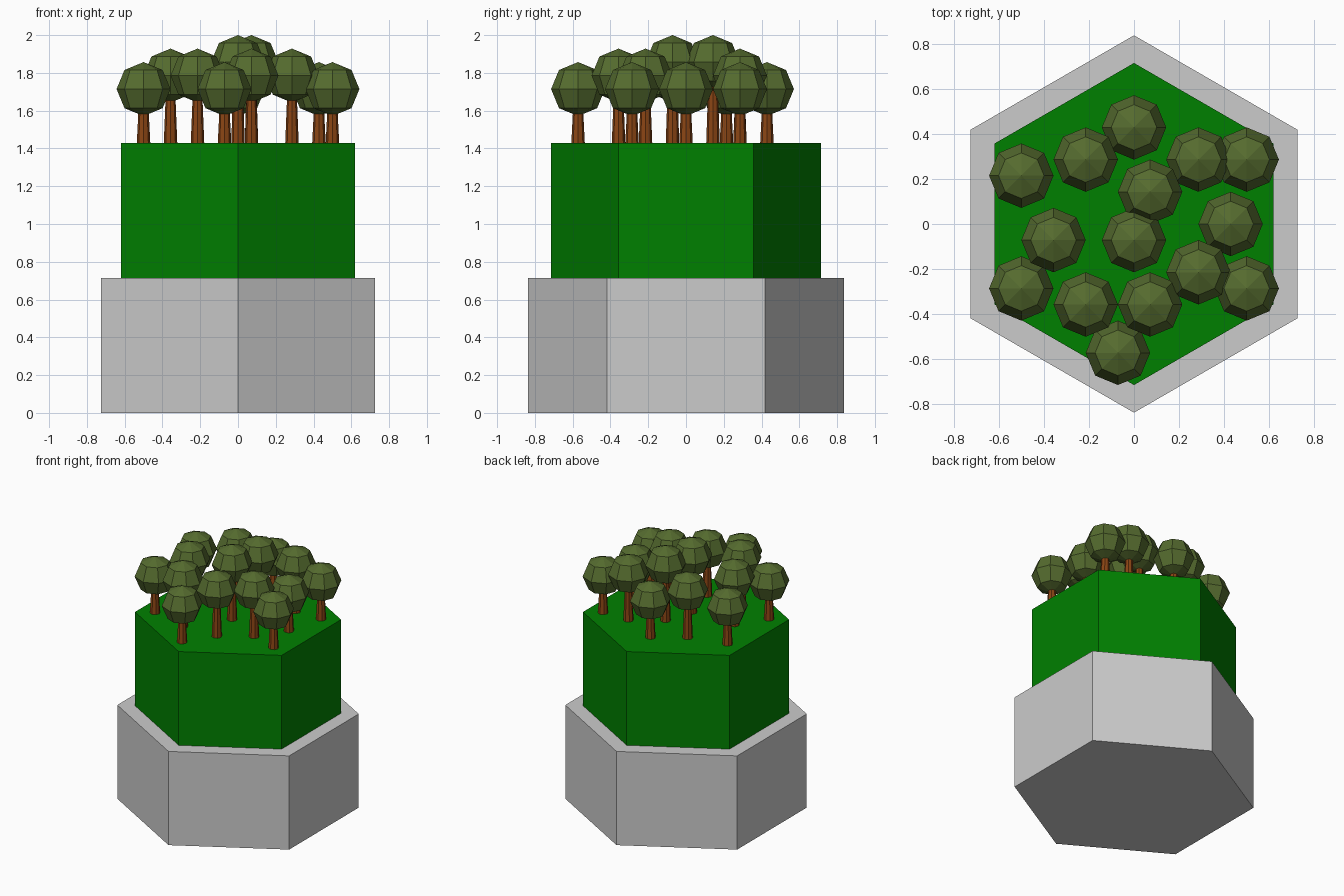
import bpy, math

if "Cube" in bpy.data.objects:
    bpy.data.objects.remove(bpy.data.objects["Cube"])

U = 1 / 14          # layout unit


def material(name, color):
    m = bpy.data.materials.new(name)
    m.diffuse_color = (*color, 1)
    m.use_nodes = True
    m.node_tree.nodes["Principled BSDF"].inputs["Base Color"].default_value = m.diffuse_color
    return m


GRASS = material("grass", (0.0, 0.216, 0.0))
LEAF = material("leaf", (0.091, 0.147, 0.028))
BARK = material("bark", (0.258, 0.06, 0.007))


def prism(name, sides, r1, r2, x, y, z0, z1, mat=None):
    bpy.ops.mesh.primitive_cone_add(vertices=sides, radius1=r1, radius2=r2,
                                    depth=z1 - z0, location=(x, y, (z0 + z1) / 2))
    ob = bpy.context.object
    ob.name = name
    if mat:
        ob.data.materials.append(mat)
    return ob


# Stacked hexagonal blocks, corners pointing to front and back
prism("stone_base", 6, 0.837, 0.837, 0, 0, 0, 10 * U)
prism("grass_block", 6, 10 * U, 10 * U, 0, 0, 10 * U, 20 * U, GRASS)

# Trees: taller towards the middle
spots = [(0, 6), (-3, 4), (4, 4), (7, 4), (-7, 3), (1, 2), (-5, -1), (0, -1),
         (6, 0), (4, -3), (-7, -4), (-3, -5), (1, -5), (7, -4), (-1, -8)]
for i, (x, y) in enumerate(spots, 1):
    d = math.hypot(x, y)
    # outer ring axis trees are short, as are all beyond it
    level = 26 if d < 3 else 25 if d < 5.9 else 24
    prism(f"trunk_{i}", 8, 0.5 * U, 0.3 * U, x * U, y * U, 20 * U, level * U, BARK)
    bpy.ops.mesh.primitive_uv_sphere_add(segments=8, ring_count=4, radius=2 * U,
                                         location=(x * U, y * U, level * U))
    crown = bpy.context.object
    crown.name = f"crown_{i}"
    crown.data.materials.append(LEAF)
